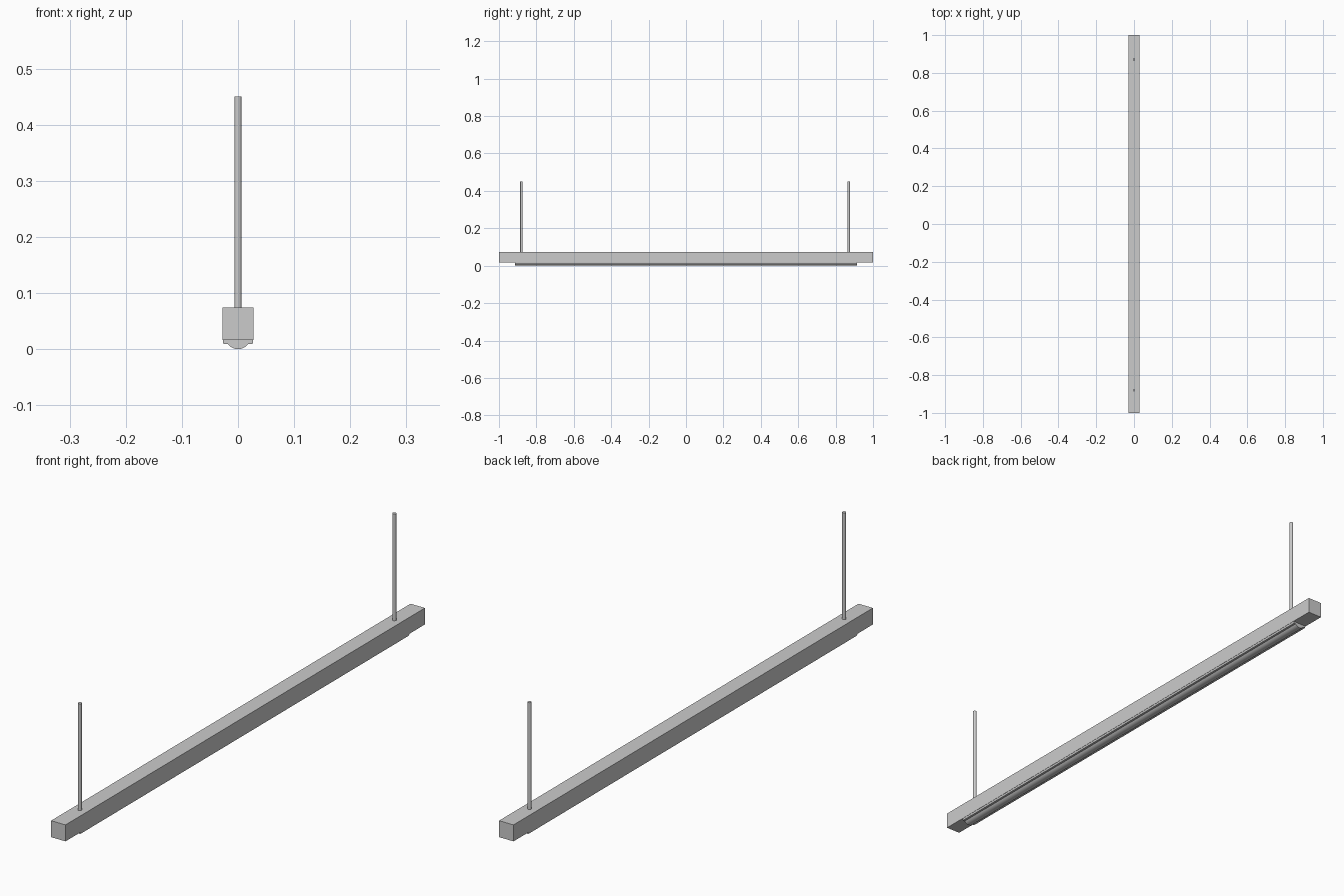
import bpy, bmesh, math

if "Cube" in bpy.data.objects:
    bpy.data.objects.remove(bpy.data.objects["Cube"])


def prism(name, profile, y0, y1):
    """Extrude an x/z profile along y, with capped ends."""
    bm = bmesh.new()
    face = bm.faces.new([bm.verts.new((x, y0, z)) for x, z in profile])
    ext = bmesh.ops.extrude_face_region(bm, geom=[face])
    verts = [v for v in ext["geom"] if isinstance(v, bmesh.types.BMVert)]
    bmesh.ops.translate(bm, verts=verts, vec=(0, y1 - y0, 0))
    bmesh.ops.recalc_face_normals(bm, faces=bm.faces)
    mesh = bpy.data.meshes.new(name)
    bm.to_mesh(mesh)
    bm.free()
    obj = bpy.data.objects.new(name, mesh)
    bpy.context.collection.objects.link(obj)
    return obj


def smooth(obj):
    bpy.ops.object.select_all(action='DESELECT')
    obj.select_set(True)
    bpy.context.view_layer.objects.active = obj
    bpy.ops.object.shade_smooth_by_angle(angle=math.radians(30))


# Long box housing
W, BOTTOM, TOP = 0.028, 0.016, 0.074
prism("housing", [(-W, BOTTOM), (W, BOTTOM), (W, TOP), (-W, TOP)], -1, 1)

# Light diffuser: narrow side lips with a shallow dome between them
R = 0.0225
half = math.asin(0.018 / R)
dome = [(R * math.sin(a), R - R * math.cos(a))
        for a in (-half + 2 * half * i / 16 for i in range(17))]
lens = [(-0.027, BOTTOM), (-0.026, 0.009)] + dome + [(0.026, 0.009), (0.027, BOTTOM)]
smooth(prism("diffuser", lens, -0.915, 0.915))

# Two suspension rods
for name, y in (("front_rod", -0.88), ("back_rod", 0.87)):
    bpy.ops.mesh.primitive_cylinder_add(vertices=24, radius=0.0065, depth=0.45 - TOP,
                                        location=(0, y, (0.45 + TOP) / 2))
    rod = bpy.context.object
    rod.name = name
    smooth(rod)
